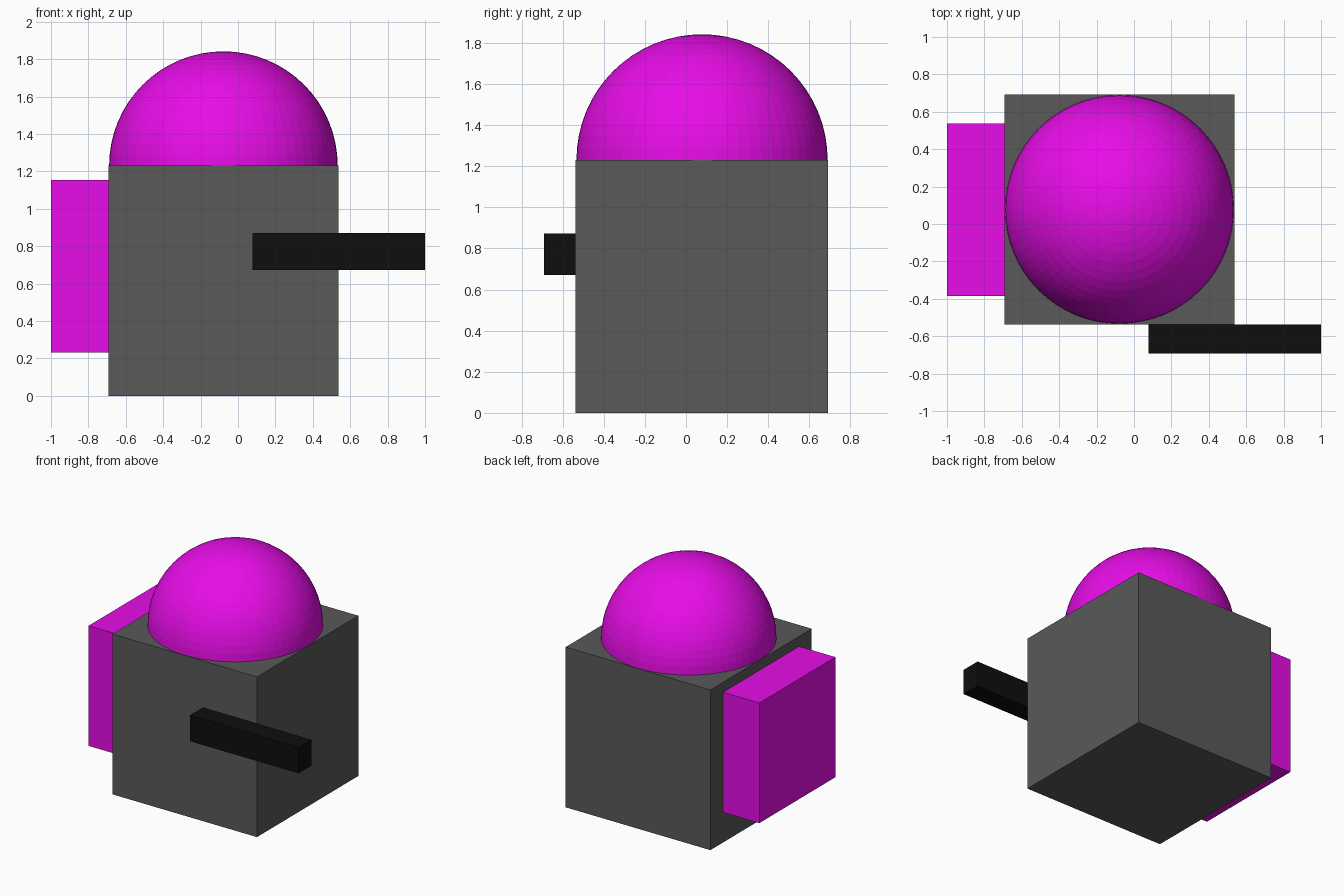
import bpy, bmesh
from mathutils import Vector

if "Cube" in bpy.data.objects:
    bpy.data.objects.remove(bpy.data.objects["Cube"])


def material(name, rgb):
    m = bpy.data.materials.new(name)
    m.diffuse_color = (*rgb, 1)
    m.use_nodes = True
    m.node_tree.nodes["Principled BSDF"].inputs["Base Color"].default_value = m.diffuse_color
    return m


magenta = material("magenta", (0.8, 0.004, 0.8))
grey = material("dark grey", (0.1, 0.1, 0.1))
black = material("black", (0.0045, 0.0045, 0.0045))


def finish(name, bm, mat):
    mesh = bpy.data.meshes.new(name)
    bm.to_mesh(mesh)
    bm.free()
    mesh.materials.append(mat)
    obj = bpy.data.objects.new(name, mesh)
    bpy.context.collection.objects.link(obj)
    return obj


def box(name, low, high, mat):
    low, high = Vector(low), Vector(high)
    bm = bmesh.new()
    bmesh.ops.create_cube(bm, size=1)
    bmesh.ops.scale(bm, vec=high - low, verts=bm.verts)
    bmesh.ops.translate(bm, vec=(low + high) / 2, verts=bm.verts)
    return finish(name, bm, mat)


# Torso, backpack on the left side, arm held across the front
box("body", (-0.692, -0.538, 0), (0.538, 0.692, 1.231), grey)
box("backpack", (-1, -0.385, 0.231), (-0.692, 0.538, 1.154), magenta)
box("arm", (0.077, -0.692, 0.672), (1, -0.538, 0.872), black)

# Half-sphere head resting on the body, with its rim at the body top
bm = bmesh.new()
bmesh.ops.create_uvsphere(bm, u_segments=64, v_segments=32, radius=0.611)
cut = bmesh.ops.bisect_plane(bm, geom=bm.verts[:] + bm.edges[:] + bm.faces[:],
                             plane_co=(0, 0, 0), plane_no=(0, 0, 1),
                             clear_inner=True, dist=1e-5)
bmesh.ops.holes_fill(bm, edges=[e for e in bm.edges if e.is_boundary], sides=0)
bmesh.ops.translate(bm, vec=(-0.078, 0.078, 1.231), verts=bm.verts)
finish("dome_head", bm, magenta)
